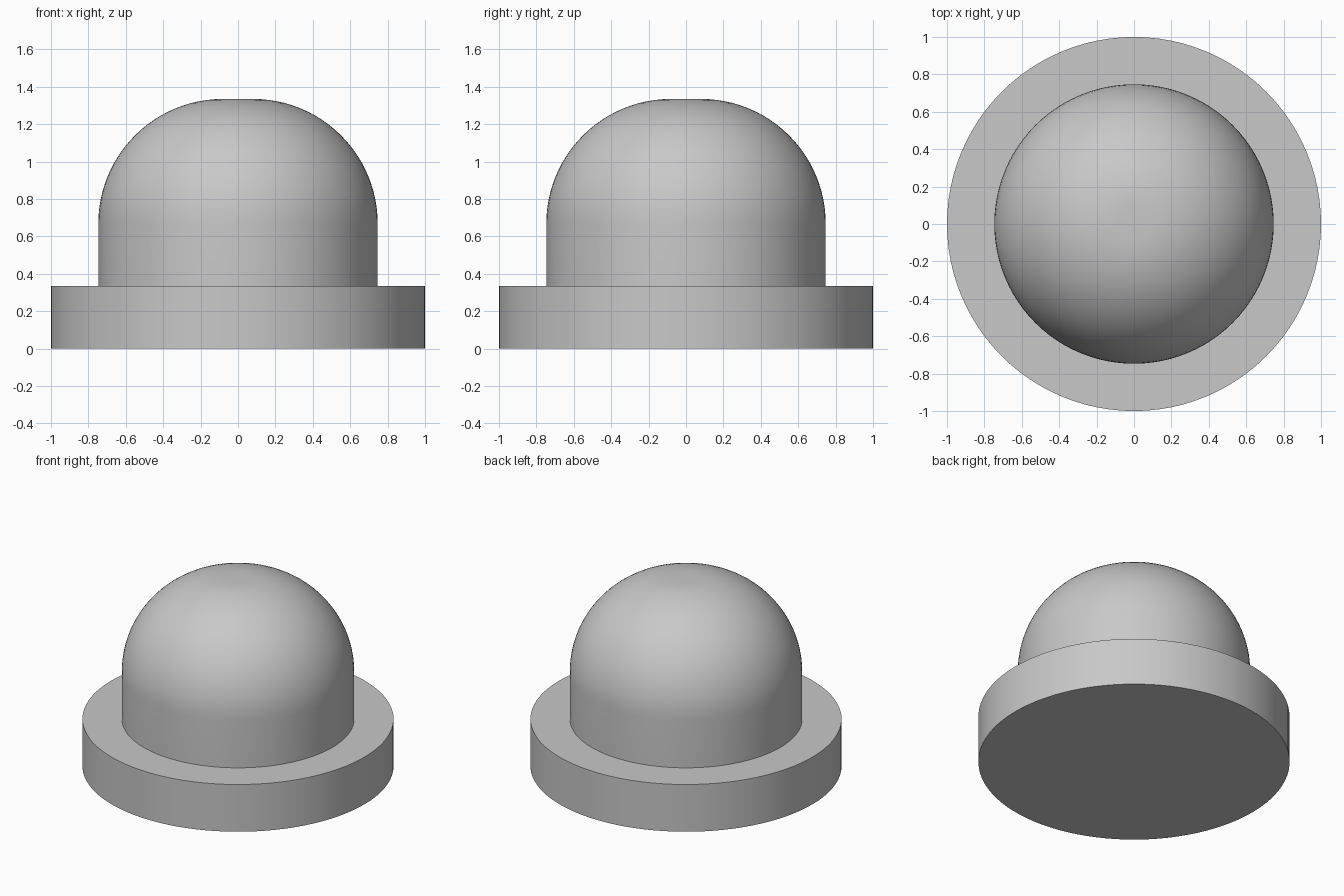
import bpy
import bmesh
import math

cube = bpy.data.objects.get("Cube")
if cube:
    bpy.data.objects.remove(cube, do_unlink=True)

SEGMENTS = 96

grey = bpy.data.materials.new("light_grey")
grey.use_nodes = True
colour = (0.58, 0.58, 0.58, 1)
grey.diffuse_color = colour
grey.node_tree.nodes["Principled BSDF"].inputs["Base Color"].default_value = colour


def lathe(name, profile):
    """Spin an (r, z) profile about z; the ends lie on the axis."""
    bm = bmesh.new()
    verts = [bm.verts.new((r, 0, z)) for r, z in profile]
    edges = [bm.edges.new(pair) for pair in zip(verts, verts[1:])]
    bmesh.ops.spin(bm, geom=verts + edges, cent=(0, 0, 0), axis=(0, 0, 1),
                   angle=math.tau, steps=SEGMENTS)
    bmesh.ops.remove_doubles(bm, verts=bm.verts, dist=1e-5)
    bmesh.ops.recalc_face_normals(bm, faces=bm.faces)
    mesh = bpy.data.meshes.new(name)
    bm.to_mesh(mesh)
    bm.free()
    mesh.materials.append(grey)
    obj = bpy.data.objects.new(name, mesh)
    bpy.context.collection.objects.link(obj)
    bpy.ops.object.select_all(action='DESELECT')
    obj.select_set(True)
    bpy.context.view_layer.objects.active = obj
    bpy.ops.object.shade_smooth_by_angle(angle=math.radians(30))
    return obj


# Flat round base
base_top = 0.335
lathe("base_flange", [(0, 0), (1, 0), (1, base_top), (0, base_top)])

# Upright button with a large rounded shoulder and small flat top
radius, top, fillet, steps = 0.747, 1.335, 0.667, 24
profile = [(0, base_top), (radius, base_top)]
for i in range(steps + 1):
    a = math.pi / 2 * i / steps
    profile.append((radius - fillet + fillet * math.cos(a),
                    top - fillet + fillet * math.sin(a)))
profile.append((0, top))
lathe("domed_button", profile)
